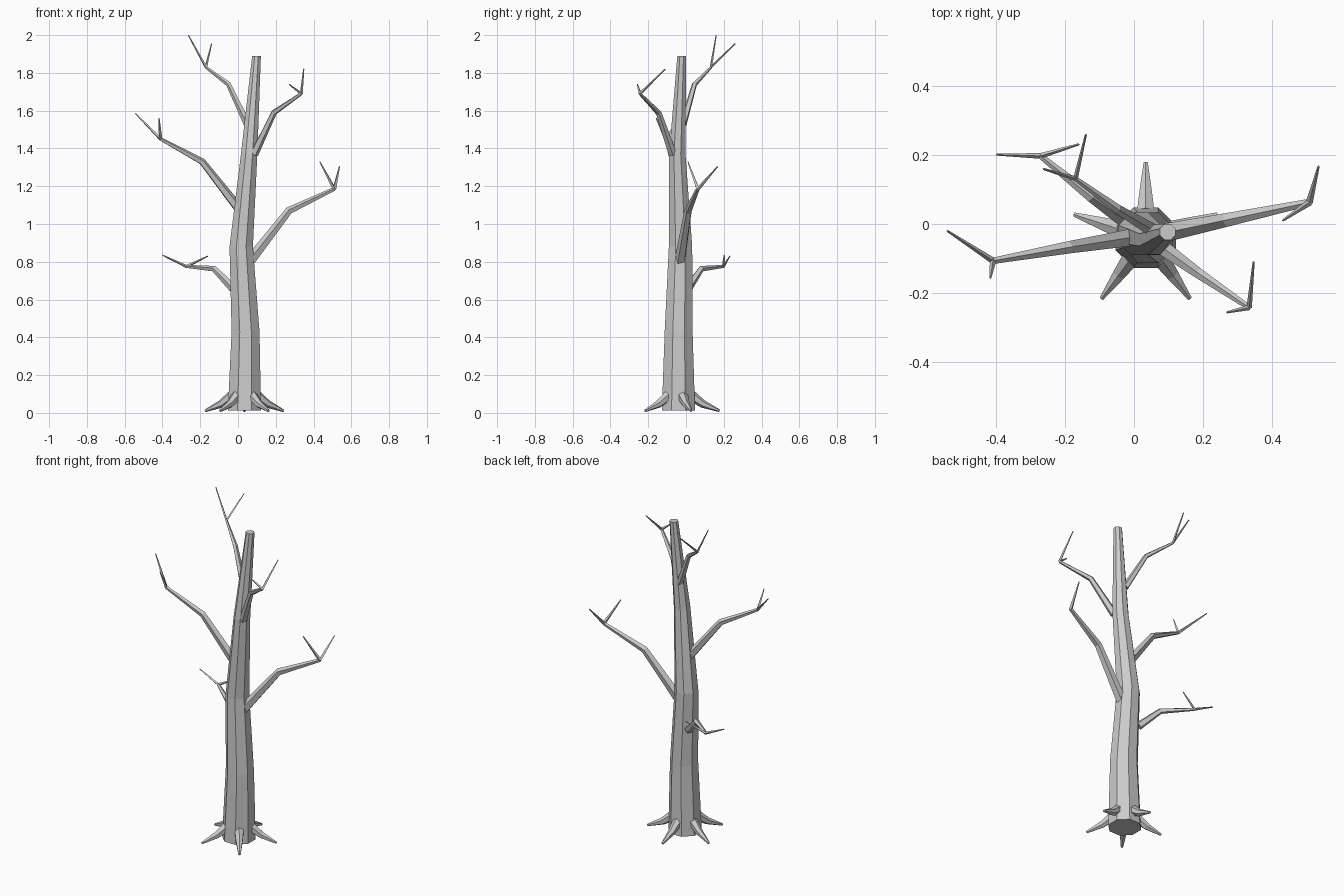
import bpy, bmesh, math
from mathutils import Vector

if "Cube" in bpy.data.objects:
    bpy.data.objects.remove(bpy.data.objects["Cube"])


def skin(name, rings):
    """Closed flat-faced tube through a list of vertex rings."""
    bm = bmesh.new()
    loops = [[bm.verts.new(p) for p in ring] for ring in rings]
    n = len(loops[0])
    for a, b in zip(loops, loops[1:]):
        for i in range(n):
            j = (i + 1) % n
            bm.faces.new((a[i], a[j], b[j], b[i]))
    bm.faces.new(loops[0][::-1])
    bm.faces.new(loops[-1])
    bmesh.ops.recalc_face_normals(bm, faces=bm.faces)
    mesh = bpy.data.meshes.new(name)
    bm.to_mesh(mesh)
    bm.free()
    obj = bpy.data.objects.new(name, mesh)
    bpy.context.collection.objects.link(obj)
    return obj


def limb(name, points, radii, sides):
    """Tapered tube whose rings are square to the path."""
    pts = [Vector(p) for p in points]
    rings = []
    for i, (p, r) in enumerate(zip(pts, radii)):
        t = Vector()
        if i > 0:
            t += (p - pts[i - 1]).normalized()
        if i < len(pts) - 1:
            t += (pts[i + 1] - p).normalized()
        t.normalize()
        u = t.cross(Vector((0, 0, 1))).normalized()
        v = u.cross(t)
        angles = [math.tau * (k + 0.25 * sides) / sides for k in range(sides)]
        rings.append([p + r * (math.cos(a) * u + math.sin(a) * v) for a in angles])
    return skin(name, rings)


# Trunk: octagonal, leaning, level rings (x, y, z, radius)
trunk = [(0.034, -0.040, 0.012, 0.095), (0.040, -0.039, 0.43, 0.080),
         (0.017, -0.029, 0.88, 0.067), (0.059, -0.046, 1.37, 0.047),
         (0.098, -0.023, 1.89, 0.025)]
skin("trunk", [[(x + r * math.cos(math.tau * (k + 0.5) / 8),
                 y + r * math.sin(math.tau * (k + 0.5) / 8), z) for k in range(8)]
               for x, y, z, r in trunk])

# Roots: five around the base
for i in range(5):
    a = math.radians(90 + 72 * i)
    path = [(0.034 + d * math.cos(a), -0.040 + d * math.sin(a), z)
            for d, z in ((0.07, 0.09), (0.13, 0.047), (0.218, 0.011))]
    limb(f"root_{i + 1}", path, (0.029, 0.021, 0.007), 6)

# Branches: start, elbow, end; two twig tips; base radius
branches = {
    "lower_right": ([(0.06, -0.032, 0.80), (0.27, 0.012, 1.07), (0.51, 0.063, 1.185)],
                    [(0.537, 0.168, 1.305), (0.433, 0.01, 1.33)], 0.030),
    "middle_left": ([(0.005, -0.037, 1.08), (-0.19, -0.068, 1.33), (-0.41, -0.107, 1.45)],
                    [(-0.543, -0.02, 1.585), (-0.418, -0.157, 1.56)], 0.027),
    "upper_right": ([(0.085, -0.07, 1.37), (0.19, -0.145, 1.59), (0.335, -0.243, 1.69)],
                    [(0.348, -0.11, 1.82), (0.27, -0.257, 1.74)], 0.023),
    "upper_left": ([(0.05, -0.015, 1.53), (-0.05, 0.045, 1.74), (-0.17, 0.132, 1.83)],
                   [(-0.263, 0.16, 2.0), (-0.14, 0.26, 1.955)], 0.020),
    "lower_back": ([(-0.025, 0.01, 0.66), (-0.125, 0.08, 0.762), (-0.272, 0.198, 0.775)],
                   [(-0.40, 0.202, 0.835), (-0.16, 0.232, 0.83)], 0.024),
}
for name, (path, tips, r) in branches.items():
    limb(f"branch_{name}", path, (r, r * 0.7, r * 0.36), 5)
    for i, tip in enumerate(tips):
        limb(f"twig_{name}_{i + 1}", [path[-1], tip], (r * 0.34, 0.003), 4)
